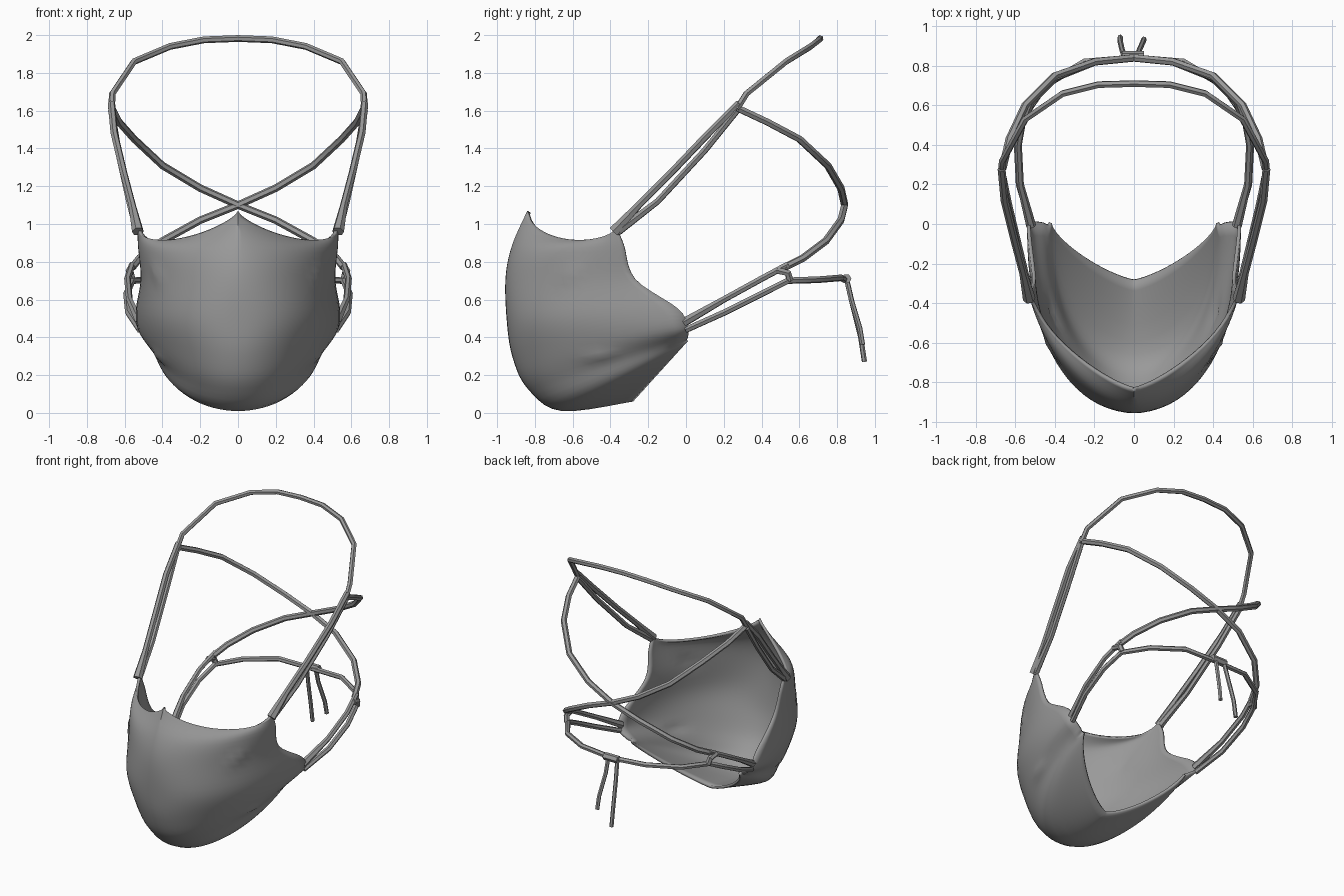
import bpy, math
from mathutils import Vector

cube = bpy.data.objects.get("Cube")
if cube:
    bpy.data.objects.remove(cube, do_unlink=True)

# One fabric colour for the whole model
GREY = (0.32, 0.32, 0.32, 1)
fabric = bpy.data.materials.new("grey_fabric")
fabric.use_nodes = True
fabric.diffuse_color = GREY
fabric.node_tree.nodes["Principled BSDF"].inputs["Base Color"].default_value = GREY


def activate(obj):
    bpy.ops.object.select_all(action='DESELECT')
    obj.select_set(True)
    bpy.context.view_layer.objects.active = obj


def catmull(a, b, c, d, t):
    return 0.5 * (2 * b + (c - a) * t + (2 * a - 5 * b + 4 * c - d) * t * t
                  + (3 * b - a - 3 * c + d) * t ** 3)


# Mask cross-sections from nose rim to chin rim:
# centre y, centre z, side x, side y, side z, roundness power, dip
SECTIONS = [
    (-.84, 1.07, .53, -.37, .98, 1.5, .11),
    (-.92, .89, .53, -.33, .89, 1.25, .02),
    (-.955, .72, .515, -.27, .71, 1.1, 0),
    (-.95, .5, .54, -.04, .55, .92, 0),
    (-.92, .3, .53, .01, .45, 1, 0),
    (-.84, .13, .47, .01, .40, 1, 0),
    (-.66, .01, .44, 0, .385, 1, 0),
    (-.28, .06, .43, .01, .38, 1.5, 0),
]
# Cheek wrinkles: y, z, slope of the fold
WRINKLES = [(-.62, .73, 1.0), (-.46, .30, .1)]
STEPS, HALF = 5, 20


def section(u):
    i = min(int(u), len(SECTIONS) - 2)
    pick = [SECTIONS[max(0, min(len(SECTIONS) - 1, i + k))] for k in (-1, 0, 1, 2)]
    return [catmull(*vals, u - i) for vals in zip(*pick)]


def wrinkle(y, z):
    total = 0
    for wy, wz, slope in WRINKLES:
        angle = math.atan(slope)
        along = (y - wy) * math.cos(angle) + (z - wz) * math.sin(angle)
        across = (z - wz) * math.cos(angle) - (y - wy) * math.sin(angle)
        total += .018 * math.exp(-(along / .07) ** 2 - (across / .025) ** 2)
    return total


def build_mask():
    verts, faces = [], []
    rows, cols = (len(SECTIONS) - 1) * STEPS + 1, 2 * HALF + 1
    for r in range(rows):
        cy, cz, sx, sy, sz, power, dip = section(r / STEPS)
        for c in range(cols):
            s = c / HALF - 1
            a = abs(s) * math.pi / 2
            back = 1 - max(0, math.cos(a)) ** power
            y = cy + (sy - cy) * back
            z = cz + (sz - cz) * back - dip * math.sin(2 * a)
            x = sx * math.sin(a) ** power
            if x > .3:
                x += wrinkle(y, z)
            verts.append((math.copysign(x, s), y, z))
    for r in range(rows - 1):
        for c in range(cols - 1):
            k = r * cols + c
            faces.append((k, k + cols, k + cols + 1, k + 1))
    mesh = bpy.data.meshes.new("mask_shell")
    mesh.from_pydata(verts, [], faces)
    mesh.materials.append(fabric)
    obj = bpy.data.objects.new("mask_shell", mesh)
    bpy.context.collection.objects.link(obj)
    thick = obj.modifiers.new("cloth_thickness", 'SOLIDIFY')
    thick.thickness = .018
    thick.offset = -1
    activate(obj)
    bpy.ops.object.shade_smooth_by_angle(angle=math.radians(45))


def strap(name, points, radius=.018, flare=1.0):
    """Faceted cord through points; flare widens its first point."""
    curve = bpy.data.curves.new(name, 'CURVE')
    curve.dimensions = '3D'
    curve.bevel_depth = radius
    curve.bevel_resolution = 1
    curve.use_fill_caps = True
    spline = curve.splines.new('POLY')
    spline.points.add(len(points) - 1)
    for i, (p, co) in enumerate(zip(spline.points, points)):
        p.co = (*co, 1)
        p.radius = flare if i == 0 else 1
    curve.materials.append(fabric)
    obj = bpy.data.objects.new(name, curve)
    bpy.context.collection.objects.link(obj)
    activate(obj)
    bpy.ops.object.convert(target='MESH')
    bpy.ops.object.shade_smooth_by_angle(angle=math.radians(40))


def flip(points):
    return [(-x, y, z) for x, y, z in points]


def pair(name, points, **kw):
    strap("left_" + name, points, **kw)
    strap("right_" + name, flip(points), **kw)


def loop(name, half, **kw):
    strap(name, half + flip(half[:-1])[::-1], **kw)


build_mask()

# Upper straps: two strands from each cheek corner to the crown junction
pair("upper_strand", [(.53, -.38, .96), (.56, -.25, 1.1), (.605, -.08, 1.27),
                      (.655, .12, 1.48), (.67, .28, 1.64)], radius=.02, flare=1.6)
pair("inner_strand", [(.53, -.36, .96), (.575, -.15, 1.12), (.635, .1, 1.39),
                      (.67, .27, 1.6)], radius=.018, flare=1.3)
# Crown loop over the top of the head
loop("crown_loop", [(.67, .27, 1.61), (.665, .32, 1.69), (.55, .53, 1.86),
                    (.36, .66, 1.94), (.18, .705, 1.975), (0, .71, 1.982)])
# Straps crossing behind the head
pair("cross_strap", [(.665, .28, 1.61), (.63, .43, 1.54), (.55, .6, 1.45), (.4, .75, 1.31),
                     (.2, .82, 1.19), (0, .84, 1.1), (-.2, .82, 1.02), (-.4, .74, .91),
                     (-.52, .62, .82), (-.56, .52, .77)], radius=.02)
# Lower straps from the jaw points, tied and joined at the nape
pair("jaw_strand", [(.52, -.01, .48), (.575, .2, .6), (.585, .4, .71), (.56, .54, .785)],
     radius=.018, flare=1.4)
loop("nape_strap", [(.52, 0, .44), (.58, .2, .53), (.59, .4, .63), (.56, .54, .7),
                    (.45, .7, .705), (.25, .82, .715), (0, .84, .705)])
pair("strap_tie", [(.575, .48, .755), (.57, .54, .74), (.56, .55, .7)], radius=.02)

# Knot and hanging tails
strap("nape_knot", [(-.06, .85, .71), (.05, .85, .71)], radius=.026)
strap("right_tail", [(-.05, .85, .71), (-.06, .88, .58), (-.07, .925, .4), (-.07, .945, .27)],
      radius=.014)
strap("left_tail", [(.02, .85, .71), (.025, .875, .6), (.045, .92, .45), (.05, .935, .36)],
      radius=.014)
